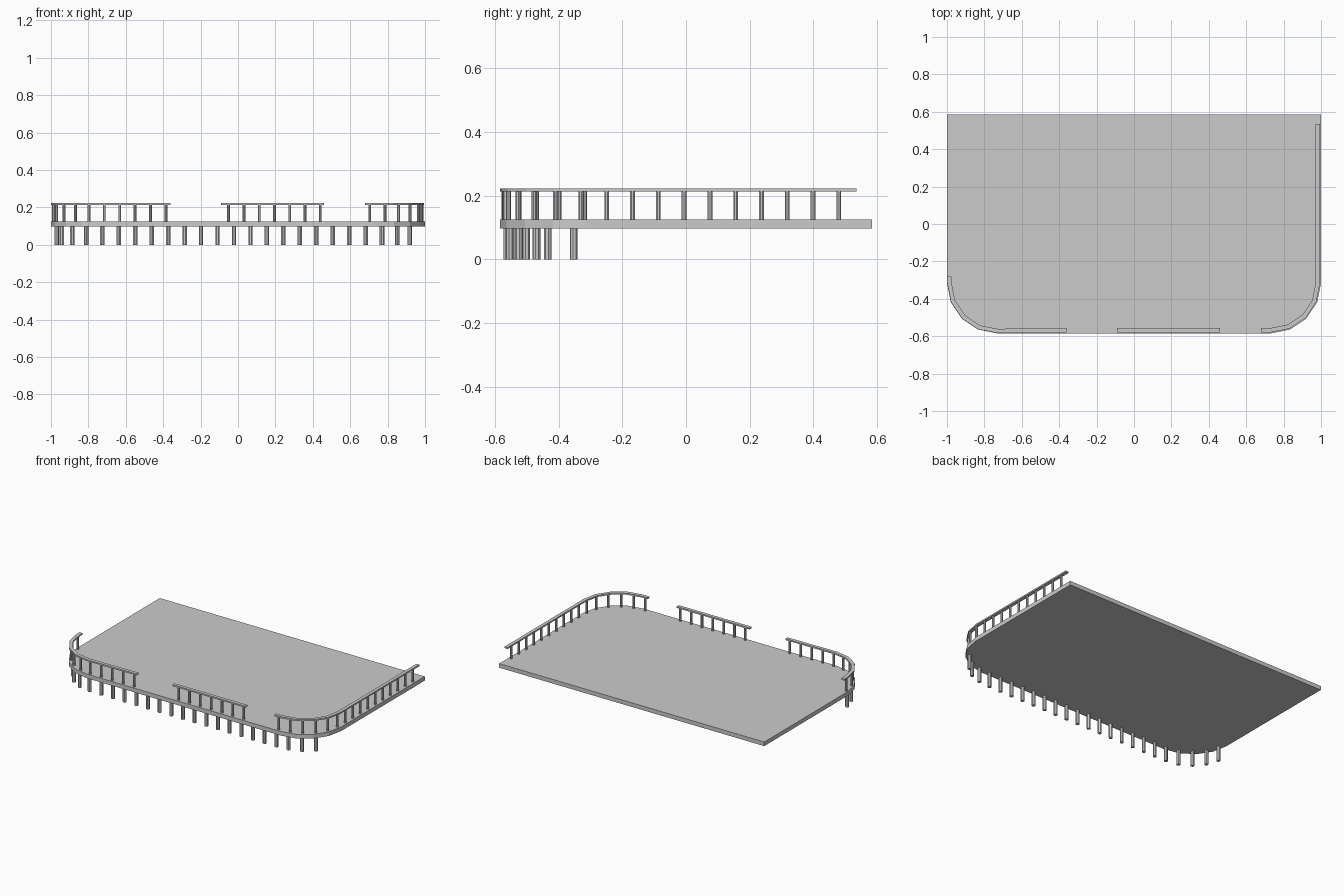
import bpy
import bmesh
from math import cos, sin, pi
from mathutils import Vector, Matrix

if "Cube" in bpy.data.objects:
    bpy.data.objects.remove(bpy.data.objects["Cube"])

GREY = (0.6, 0.6, 0.6, 1)
mat = bpy.data.materials.new("plain grey")
mat.use_nodes = True
mat.diffuse_color = GREY
mat.node_tree.nodes["Principled BSDF"].inputs["Base Color"].default_value = GREY

DECK_BOTTOM, DECK_TOP = 0.097, 0.125
RAIL_BOTTOM, RAIL_TOP = 0.213, 0.223
CX, CY = 0.73, -0.315  # centre of the rounded front corners


def corner(side, radius, segments=4):
    """Rounded front corner, from the side edge round to the front edge."""
    return [Vector((side * (CX + radius * cos(a)), CY - radius * sin(a), 0))
            for a in (i * pi / 2 / segments for i in range(segments + 1))]


def finish(name, bm):
    bmesh.ops.recalc_face_normals(bm, faces=bm.faces)
    mesh = bpy.data.meshes.new(name)
    bm.to_mesh(mesh)
    bm.free()
    mesh.materials.append(mat)
    obj = bpy.data.objects.new(name, mesh)
    bpy.context.collection.objects.link(obj)
    return obj


def along(path, start, step, count):
    """Evenly spaced points and directions along a polyline."""
    for k in range(count):
        s = start + k * step
        for a, b in zip(path, path[1:]):
            length = (b - a).length
            if s <= length:
                yield a.lerp(b, s / length), (b - a).normalized()
                break
            s -= length


def columns(name, path, start, step, count, width, z0, z1, sides):
    """A row of upright columns, turned to follow the path."""
    bm = bmesh.new()
    for p, d in along(path, start, step, count):
        turn = Matrix.Rotation(d.to_2d().angle_signed(Vector((1, 0))) + pi / sides, 4, "Z")
        place = Matrix.Translation((p.x, p.y, (z0 + z1) / 2)) @ turn
        bmesh.ops.create_cone(bm, cap_ends=True, segments=sides, depth=z1 - z0,
                              radius1=width / 2 / cos(pi / sides),
                              radius2=width / 2 / cos(pi / sides), matrix=place)
    return finish(name, bm)


def handrail(name, path, width):
    """Flat bar swept along the path with mitred joints."""
    bm = bmesh.new()
    rings = []
    for i, p in enumerate(path):
        d0 = (p - path[max(i - 1, 0)]).normalized()
        d1 = (path[min(i + 1, len(path) - 1)] - p).normalized()
        t = (d0 + d1).normalized()
        mitre = max(t.dot(d0), t.dot(d1))
        n = Vector((-t.y, t.x, 0)) * width / 2 / mitre
        rings.append([bm.verts.new((q.x, q.y, z)) for q, z in (
            (p - n, RAIL_BOTTOM), (p + n, RAIL_BOTTOM), (p + n, RAIL_TOP), (p - n, RAIL_TOP))])
    for a, b in zip(rings, rings[1:]):
        for j in range(4):
            k = (j + 1) % 4
            bm.faces.new((a[j], a[k], b[k], b[j]))
    bm.faces.new(rings[0])
    bm.faces.new(rings[-1])
    return finish(name, bm)


# Deck slab with two rounded front corners
outline = [Vector((-1, 0.585, 0))] + corner(-1, 0.27) + corner(1, 0.27)[::-1]
outline.append(Vector((1, 0.585, 0)))
bm = bmesh.new()
base = bm.faces.new([bm.verts.new((p.x, p.y, DECK_BOTTOM)) for p in outline])
top = bmesh.ops.extrude_face_region(bm, geom=[base])["geom"]
bmesh.ops.translate(bm, vec=(0, 0, DECK_TOP - DECK_BOTTOM),
                    verts=[g for g in top if isinstance(g, bmesh.types.BMVert)])
# keep the underside closed
if not any(all(abs(v.co.z - DECK_BOTTOM) < 1e-5 for v in f.verts) for f in bm.faces):
    bm.faces.new([v for v in bm.verts if abs(v.co.z - DECK_BOTTOM) < 1e-5])
finish("deck", bm)

# Piles below the front edge
pile_path = corner(-1, 0.247) + corner(1, 0.247)[::-1]
columns("piles", pile_path, 0.038, 0.088, 24, 0.023, 0, DECK_BOTTOM + 0.001, 8)

# Railings: name, path, first post, post spacing, post count
FRONT = CY - 0.253
railings = [
    ("right_railing", [Vector((-0.36, FRONT, 0))] + corner(-1, 0.257)[::-1]
     + [Vector((-CX - 0.257, -0.28, 0))], 0.025, 0.0825, 10),
    ("middle_railing", [Vector((-0.09, FRONT, 0)), Vector((0.46, FRONT, 0))],
     0.04, 0.0817, 7),
    ("left_railing", [Vector((CX + 0.253, 0.535, 0))] + corner(1, 0.253)
     + [Vector((0.68, FRONT, 0))], 0.055, 0.081, 16),
]
for name, path, start, step, count in railings:
    handrail(name + "_handrail", path, 0.023)
    columns(name + "_posts", path, start, step, count, 0.015,
            DECK_TOP - 0.001, RAIL_BOTTOM + 0.001, 8)
